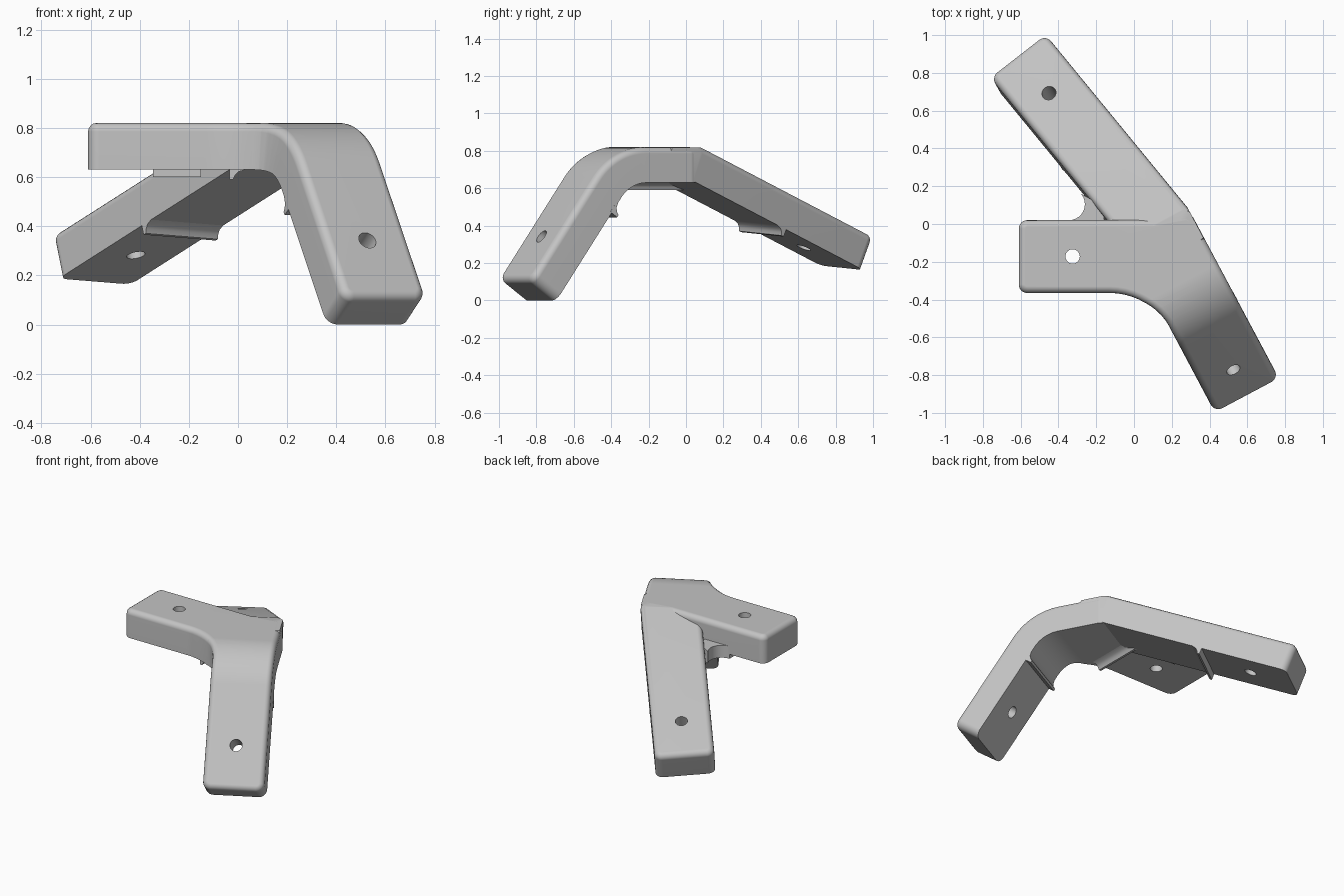
import bpy, bmesh, math
from mathutils import Vector, Matrix

if "Cube" in bpy.data.objects:
    bpy.data.objects.remove(bpy.data.objects["Cube"], do_unlink=True)

grey = bpy.data.materials.new("plain grey")
grey.use_nodes = True
COLOUR = (0.55, 0.55, 0.55, 1)
grey.diffuse_color = COLOUR
grey.node_tree.nodes["Principled BSDF"].inputs["Base Color"].default_value = COLOUR

THICK, TOP = 0.19, 0.82
BOTTOM = TOP - THICK
ROUND = 0.035


def frame(origin, inward, normal):
    """Arm frame: x runs from the arm's end inward, z is the arm's upper side."""
    t, n = Vector(inward).normalized(), Vector(normal).normalized()
    m = Matrix((t, n.cross(t), n)).transposed().to_4x4()
    m.translation = origin
    return m


def fillet(corners, steps=8):
    """Round each (x, y, radius) corner of a closed outline."""
    out = []
    for i, (x, y, r) in enumerate(corners):
        p = Vector((x, y))
        a = (Vector(corners[i - 1][:2]) - p).normalized()
        b = (Vector(corners[(i + 1) % len(corners)][:2]) - p).normalized()
        half = a.angle(b) / 2
        if r == 0:
            out.append(p)
            continue
        centre = p + (a + b).normalized() * (r / math.sin(half))
        start = p + a * (r / math.tan(half)) - centre
        end = p + b * (r / math.tan(half)) - centre
        sweep = start.angle(end)
        for k in range(steps + 1):
            f = k / steps
            out.append(centre + (start * math.sin((1 - f) * sweep)
                                 + end * math.sin(f * sweep)) / math.sin(sweep))
    return out


def prism(points, z0, z1, bevel=0):
    """Extrude an outline upward and round its upper rim."""
    bm = bmesh.new()
    face = bm.faces.new([bm.verts.new((p[0], p[1], z0)) for p in points])
    ext = bmesh.ops.extrude_face_region(bm, geom=[face])["geom"]
    bmesh.ops.translate(bm, vec=(0, 0, z1 - z0),
                        verts=[g for g in ext if isinstance(g, bmesh.types.BMVert)])
    bmesh.ops.recalc_face_normals(bm, faces=bm.faces)
    if bevel:
        rim = [e for e in bm.edges if all(v.co.z > z1 - 1e-5 for v in e.verts)]
        bmesh.ops.bevel(bm, geom=rim, offset=bevel, segments=4, profile=0.5,
                        affect='EDGES', clamp_overlap=False)
    return bm


def cut(bm, co, no, clear=False):
    geom = bm.verts[:] + bm.edges[:] + bm.faces[:]
    bmesh.ops.bisect_plane(bm, geom=geom, dist=1e-5, plane_co=co, plane_no=no,
                           clear_outer=clear)
    if clear:
        bmesh.ops.holes_fill(bm, edges=[e for e in bm.edges if e.is_boundary])


def finish(bm, name, smooth=True):
    bmesh.ops.recalc_face_normals(bm, faces=bm.faces)
    me = bpy.data.meshes.new(name)
    bm.to_mesh(me)
    bm.free()
    me.materials.append(grey)
    ob = bpy.data.objects.new(name, me)
    bpy.context.collection.objects.link(ob)
    return ob


def activate(ob):
    bpy.ops.object.select_all(action='DESELECT')
    ob.select_set(True)
    bpy.context.view_layer.objects.active = ob


def drill(ob, arm, t=0.285, radius=0.038):
    """Drill a screw hole through an arm, square to its surface."""
    bm = bmesh.new()
    bmesh.ops.create_cone(bm, cap_ends=True, segments=32, radius1=radius,
                          radius2=radius, depth=0.5)
    bm.transform(arm @ Matrix.Translation((t, 0, THICK / 2)))
    cutter = finish(bm, "hole_cutter")
    cutter.hide_render = True
    mod = ob.modifiers.new("hole", 'BOOLEAN')
    mod.operation, mod.solver, mod.object = 'DIFFERENCE', 'EXACT', cutter
    activate(ob)
    bpy.ops.object.modifier_apply(modifier=mod.name)
    bpy.data.objects.remove(cutter, do_unlink=True)


def smooth(ob):
    activate(ob)
    bpy.ops.object.shade_smooth_by_angle(angle=math.radians(35))
    mod = ob.modifiers.new("even shading", 'WEIGHTED_NORMAL')
    mod.keep_sharp = True


def rib(name, arm, width):
    """Small stop rib under an arm: square outer face, hollow inner ramp."""
    profile = [(0.575, 0.01), (0.575, -0.04), (0.59, -0.04), (0.598, -0.023),
               (0.613, -0.008), (0.64, 0), (0.64, 0.01)]
    bm = prism(profile, -width / 2, width / 2)
    bm.transform(arm @ Matrix.Rotation(math.pi / 2, 4, 'X'))
    smooth(finish(bm, name))


# Directions of the front leg in plan: along it and across it
U, W = Vector((0.469, -0.883, 0)), Vector((0.883, 0.469, 0))
W0, W1 = -0.09, 0.295
SLOPE = math.radians(54.5)
BEND_START, BEND_R = 0.393, 0.38
BEND_LEN = BEND_R * SLOPE
LEG_END = BEND_START + BEND_LEN + 0.676

# Arm frames
side_arm = frame((-0.61, -0.172, BOTTOM), (1, 0, 0), (0, 0, 1))
front_leg = frame(U * 0.94 + W * (W0 + W1) / 2,
                  -U * math.cos(SLOPE) + Vector((0, 0, math.sin(SLOPE))),
                  U * math.sin(SLOPE) + Vector((0, 0, math.cos(SLOPE))))
back_arm = frame((-0.583, 0.834, 0.175), (0.588, -0.717, 0.375), (-0.184, 0.333, 0.925))

# Side arm and front leg: one flat plate whose leg is bent down
end0, end1 = U * LEG_END + W * W0, U * LEG_END + W * W1
outline = fillet([(-0.61, 0.02, 0.045), (-0.61, -0.365, 0.045), (0.092, -0.365, 0.37),
                  (end0.x, end0.y, 0.05), (end1.x, end1.y, 0.05),
                  (0.30, 0.06, 0.05), (0.10, 0.022, 0)], steps=10)
bm = prism(outline, BOTTOM, TOP, ROUND)
for k in range(17):
    cut(bm, U * (BEND_START + BEND_LEN * k / 16), U)
for v in bm.verts:
    s, w = v.co.dot(U), v.co.dot(W)
    if s > BEND_START:
        a = min(s - BEND_START, BEND_LEN) / BEND_R
        rest = max(0, s - BEND_START - BEND_LEN)
        r = v.co.z - (TOP - BEND_R)
        s = BEND_START + r * math.sin(a) + rest * math.cos(a)
        z = TOP - BEND_R + r * math.cos(a) - rest * math.sin(a)
        v.co = U * s + W * w + Vector((0, 0, z))
plate = finish(bm, "side_arm_and_front_leg")
drill(plate, side_arm)
drill(plate, front_leg)
smooth(plate)

# Back arm: sloping bar trimmed where it runs into the plate
HALF = 0.186
bar = fillet([(0, -HALF, 0.045), (0, HALF, 0.045), (1.45, HALF, 0), (1.45, -HALF, 0)])
bm = prism(bar, 0, THICK, ROUND)
bm.transform(back_arm)
cut(bm, (0, 0, TOP - 0.001), (0, 0, 1), True)
cut(bm, W * (W1 - 0.004), W, True)
back = finish(bm, "back_arm")
drill(back, back_arm)
smooth(back)

# Rounded web in the notch between side arm and back arm
arc = [(-0.345 + 0.085 * math.cos(a), 0.105 + 0.085 * math.sin(a))
       for a in (math.radians(-90 + 13 * k) for k in range(11))]
web = prism(arc + [(-0.17, 0.10), (-0.15, -0.02), (-0.345, -0.02)], 0.60, 0.685)
smooth(finish(web, "notch_web"))

# Stop ribs under the three arms
rib("side_arm_rib", side_arm, 0.38)
rib("front_leg_rib", front_leg, 0.385)
rib("back_arm_rib", back_arm, 2 * HALF)
